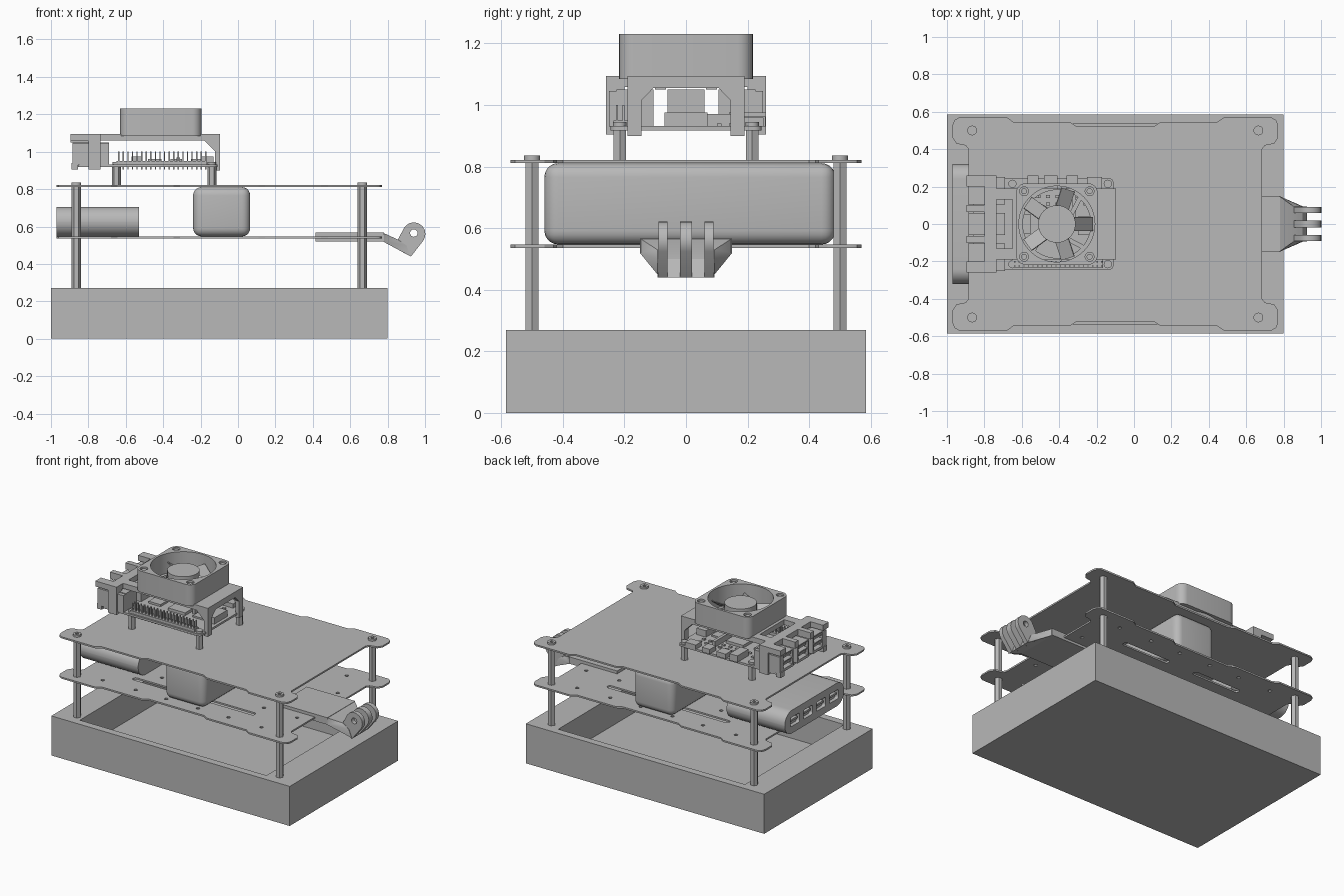
import bpy, bmesh, math
from math import cos, sin, pi
from mathutils import Matrix, Vector

old = bpy.data.objects.get("Cube")
if old:
    bpy.data.objects.remove(old)

GREY = (0.48, 0.48, 0.48, 1)
mat = bpy.data.materials.new("plain grey")
mat.use_nodes = True
mat.diffuse_color = GREY
for node in mat.node_tree.nodes:
    if node.type == 'BSDF_PRINCIPLED':
        node.inputs["Base Color"].default_value = GREY


def finish(name, bm):
    bmesh.ops.remove_doubles(bm, verts=bm.verts, dist=0.0002)
    bmesh.ops.recalc_face_normals(bm, faces=bm.faces)
    me = bpy.data.meshes.new(name)
    bm.to_mesh(me)
    bm.free()
    me.materials.clear()
    me.materials.append(mat)
    me.shade_smooth()
    me.set_sharp_from_angle(angle=math.radians(32))
    ob = bpy.data.objects.new(name, me)
    bpy.context.collection.objects.link(ob)
    return ob


def add_box(bm, x, y, z, turn=None):
    size = Vector((x[1] - x[0], y[1] - y[0], z[1] - z[0]))
    mid = Vector((x[0] + x[1], y[0] + y[1], z[0] + z[1])) / 2
    m = Matrix.Translation(mid) @ (turn or Matrix()) @ Matrix.Diagonal(size).to_4x4()
    bmesh.ops.create_cube(bm, size=1, matrix=m)


def boxes(name, specs, bevel=0):
    bm = bmesh.new()
    for s in specs:
        add_box(bm, *s)
    if bevel:
        bmesh.ops.bevel(bm, geom=bm.edges[:], offset=bevel, segments=5,
                        profile=0.5, affect='EDGES')
    return finish(name, bm)


def cyl(name, x, y, z0, z1, r, n=24):
    bm = bmesh.new()
    turn = Matrix.Rotation(pi / 2, 4, 'Z')
    bmesh.ops.create_cone(bm, cap_ends=True, segments=n, radius1=r, radius2=r, depth=z1 - z0,
                          matrix=Matrix.Translation((x, y, (z0 + z1) / 2)) @ turn)
    return finish(name, bm)


AXES = {'Z': Matrix(), 'Y': Matrix.Rotation(pi / 2, 4, 'X'),
        'X': Matrix(((0, 0, 1, 0), (1, 0, 0, 0), (0, 1, 0, 0), (0, 0, 0, 1)))}


def prism(name, loops, a, b, axis='Z'):
    """Extrude a closed outline with holes from a to b along an axis."""
    cu = bpy.data.curves.new(name, 'CURVE')
    cu.dimensions, cu.fill_mode, cu.extrude = '2D', 'BOTH', (b - a) / 2
    for loop in loops:
        sp = cu.splines.new('POLY')
        sp.points.add(len(loop) - 1)
        for p, (u, v) in zip(sp.points, loop):
            p.co = (u, v, 0, 1)
        sp.use_cyclic_u = True
    tmp = bpy.data.objects.new(name + "_path", cu)
    bpy.context.collection.objects.link(tmp)
    bpy.context.view_layer.update()
    me = bpy.data.meshes.new_from_object(tmp.evaluated_get(bpy.context.evaluated_depsgraph_get()))
    bm = bmesh.new()
    bm.from_mesh(me)
    bpy.data.objects.remove(tmp)
    shift = Vector((0, 0, 0))
    shift["XYZ".index(axis)] = (a + b) / 2
    bm.transform(Matrix.Translation(shift) @ AXES[axis])
    return finish(name, bm)


def circle(x, y, r, n=16):
    return [(x + r * cos(2 * pi * i / n), y + r * sin(2 * pi * i / n)) for i in range(n)]


def rounded(x0, x1, y0, y1, r, n=6):
    pts = []
    for k, (cx, cy) in enumerate([(x1 - r, y1 - r), (x0 + r, y1 - r), (x0 + r, y0 + r), (x1 - r, y0 + r)]):
        for i in range(n + 1):
            t = pi / 2 * (k + i / n)
            pts.append((cx + r * cos(t), cy + r * sin(t)))
    return pts


def rect(x0, x1, y0, y1):
    return [(x0, y0), (x1, y0), (x1, y1), (x0, y1)]


# Open tray base
FLOOR, RIM = 0.07, 0.27
prism("tray_walls", [rect(-1, .8, -.585, .585), rect(-.82, .59, -.535, .535)], 0, RIM)
boxes("tray_floor", [((-.83, .6), (-.54, .54), (0, FLOOR))])

# Deck plates: one quarter of the outline, mirrored about the deck centre
CX = -0.1
quarter = [(.78, .42), (.79, .37)]
quarter = [(.785, .40), (.80, .42), (.85, .43), (.87, .46), (.87, .53), (.86, .555), (.835, .57),
           (.58, .57), (.545, .546), (.245, .546), (.21, .524)]
half = quarter + [(-u, v) for u, v in reversed(quarter)]
deck = [(CX + u, v) for u, v in half + [(-u, -v) for u, v in half]]
slots = [rounded(c - .18, c + .18, s * .33 - .018, s * .33 + .018, .017)
         for c in (-.38, .18) for s in (-1, 1)]
holes = [circle(CX + u, s * .46, .012, 10) for u in (-.6, -.35, -.12, .12, .35, .6) for s in (-1, 1)]
holes += [circle(CX + u, s * .22, .012, 10) for u in (-.32, .45, .7) for s in (-1, 1)]
prism("upper_deck", [deck], .811, .822)
prism("lower_deck", [deck] + slots + holes + [circle(.2, 0, .07, 24)], .536, .547)

# Corner posts with screw heads
for x in (-.865, .665):
    for y in (-.5, .5):
        cyl("post", x, y, RIM, .812, .025, 6)
        prism("screw_head", [circle(x, y, .026, 20), circle(x, y, .011, 6)], .82, .836)
        cyl("screw_core", x, y, .82, .828, .02, 12)

# Power pack with a row of sockets in its end
pack = rounded(-.32, .32, .547, .705, .078, 8)
sockets = [rounded(y - .05, y + .05, .595, .657, .012, 3) for y in (-.21, -.07, .07, .21)]
prism("power_pack", [pack], -.945, -.53, 'X')
prism("power_pack_end", [pack] + sockets, -.97, -.945, 'X')
boxes("socket_tongue", [((-.965, -.944), (y - .035, y + .035), (.625, .638)) for y in (-.21, -.07, .07, .21)])

# Central rounded block
boxes("centre_block", [((-.24, .065), (-.46, .485), (.547, .811))], bevel=.045)

# Hinged mount at the right end
boxes("mount_slab", [((.415, .78), (-.15, .15), (.52, .567))])
body = prism("mount_neck", [[(.775, .52), (.905, .45), (.925, .44), (.9, .5), (.855, .53), (.775, .567)]],
             -.15, .15, 'Y')
for v in body.data.vertices:
    if v.co.x > .8:
        v.co.y *= .62
arc = [(.94 + .062 * cos(t), .56 + .062 * sin(t)) for t in [math.radians(-35 + 18 * i) for i in range(11)]]
for y0, y1 in ((-.09, -.06), (-.02, .02), (.06, .09)):
    prism("mount_prong", [arc + [(.855, .53), (.87, .468), (.925, .44)], circle(.94, .565, .02)], y0, y1, 'Y')

# Circuit board on standoffs
for x in (-.65, -.14):
    for y in (-.215, .215):
        cyl("standoff", x, y, .822, .92, .024, 6)
        cyl("board_screw", x, y, .93, .945, .022, 12)
prism("circuit_board", [rounded(-.86, -.11, -.246, .246, .026)], .917, .931)
boxes("chips", [((-.48, -.35), (-.07, .07), (.93, .95)), ((-.64, -.55), (-.05, .05), (.93, .945)),
                ((-.3, -.22), (-.06, .04), (.93, .942)), ((-.2, -.13), (-.07, .07), (.93, .975)),
                ((-.48, -.41), (.19, .258), (.93, .962)), ((-.36, -.30), (.19, .258), (.93, .962)),
                ((-.25, -.17), (.19, .252), (.93, .96)), ((-.57, -.51), (.14, .26), (.93, .975)),
                ((-.33, -.31), (-.02, .16), (.93, .97))])
boxes("small_parts", [((-.62 + i * .05, -.6 + i * .05), (.1 + j * .04, .115 + j * .04), (.93, .94))
                      for i in range(9) for j in range(2)])

# Pin header
boxes("header_base", [((-.65, -.165), (-.235, -.19), (.931, .95))])
boxes("header_pins", [((-.641 + i * .0245, -.634 + i * .0245), (y, y + .007), (.905, 1.0))
                      for i in range(20) for y in (-.228, -.206)])

# Sockets at the left end of the board
for y in (-.165, .0, .165):
    openings = [rect(y - .05, y + .05, z, z + .042) for z in (.95, 1.0)]
    prism("port_shell", [rect(y - .06, y + .06, .932, 1.05), *openings], -.885, -.80, 'X')
    boxes("port_body", [((-.81, -.69), (y - .06, y + .06), (.931, 1.05))])
    boxes("port_tongue", [((-.88, -.8), (y - .04, y + .04), (z + .022, z + .034)) for z in (.95, 1.0)])

# Fan bracket: top plate, right arch, left clamp
FX = -.4125
prism("bracket_plate", [rect(-.65, -.1, -.19, .19), circle(FX, 0, .182, 40)], 1.06, 1.095)
arch = [(-.19, .9), (-.145, .9), (-.145, 1.015), (-.105, 1.056), (.105, 1.056), (.145, 1.015), (.145, .9),
        (.19, .9), (.19, 1.095), (-.19, 1.095)]
prism("bracket_arch", [arch], -.122, -.095, 'X')
for s in (-1, 1):
    y0, y1 = sorted((s * .145, s * .19))
    prism("bracket_brace", [[(-.18, 1.06), (-.12, 1.06), (-.12, 1.0)]], -y1, -y0, 'Y')
    y0, y1 = sorted((s * .2, s * .26))
    boxes("clamp_leg", [((-.80, -.735), (y0, y1), (.905, 1.095)), ((-.895, -.79), (y0, y1), (1.058, 1.095)),
                        ((-.885, -.69), (y0 + .01, y1 - .01), (.93, 1.045)),
                        ((-.89, -.855), (y0 + .01, y1 - .01), (.905, .94))])
    y0, y1 = sorted((s * .13, s * .19))
    boxes("clamp_arm", [((-.74, -.64), (y0, y1), (1.06, 1.095))])
boxes("clamp_bar", [((-.80, -.735), (-.255, .255), (1.058, 1.095))])
boxes("clamp_fingers", [((-.895, -.79), (y - .018, y + .018), (1.05, 1.095)) for y in (-.083, .083)])

# Fan: flanged shell, hub, spokes, blades and corner screws
R, HALF = .203, .2175
outline = rounded(FX - HALF, FX + HALF, -HALF, HALF, .05)
corners = [(FX + a * .175, b * .175) for a in (-1, 1) for b in (-1, 1)]
prism("fan_shell", [outline, circle(FX, 0, R, 48)], 1.085, 1.205)
prism("fan_rim", [outline, circle(FX, 0, R, 48)] + [circle(x, y, .024, 14) for x, y in corners], 1.205, 1.23)
for x, y in corners:
    cyl("fan_screw", x, y, 1.2, 1.222, .016, 12)
cyl("fan_hub", FX, 0, 1.08, 1.2, .1, 32)
bm = bmesh.new()
for i in range(4):
    t = pi / 4 + i * pi / 2
    x, y = FX + .15 * cos(t), .15 * sin(t)
    add_box(bm, (x - .06, x + .06), (y - .012, y + .012), (1.085, 1.1), Matrix.Rotation(t + .3, 4, 'Z'))
finish("fan_spokes", bm)
bm = bmesh.new()
for i in range(5):
    t = 2 * pi * i / 5
    x, y = FX + .143 * cos(t), .143 * sin(t)
    add_box(bm, (x - .05, x + .05), (y - .045, y + .045), (1.143, 1.149),
            Matrix.Rotation(t, 4, 'Z') @ Matrix.Rotation(.65, 4, 'X'))
finish("fan_blades", bm)
